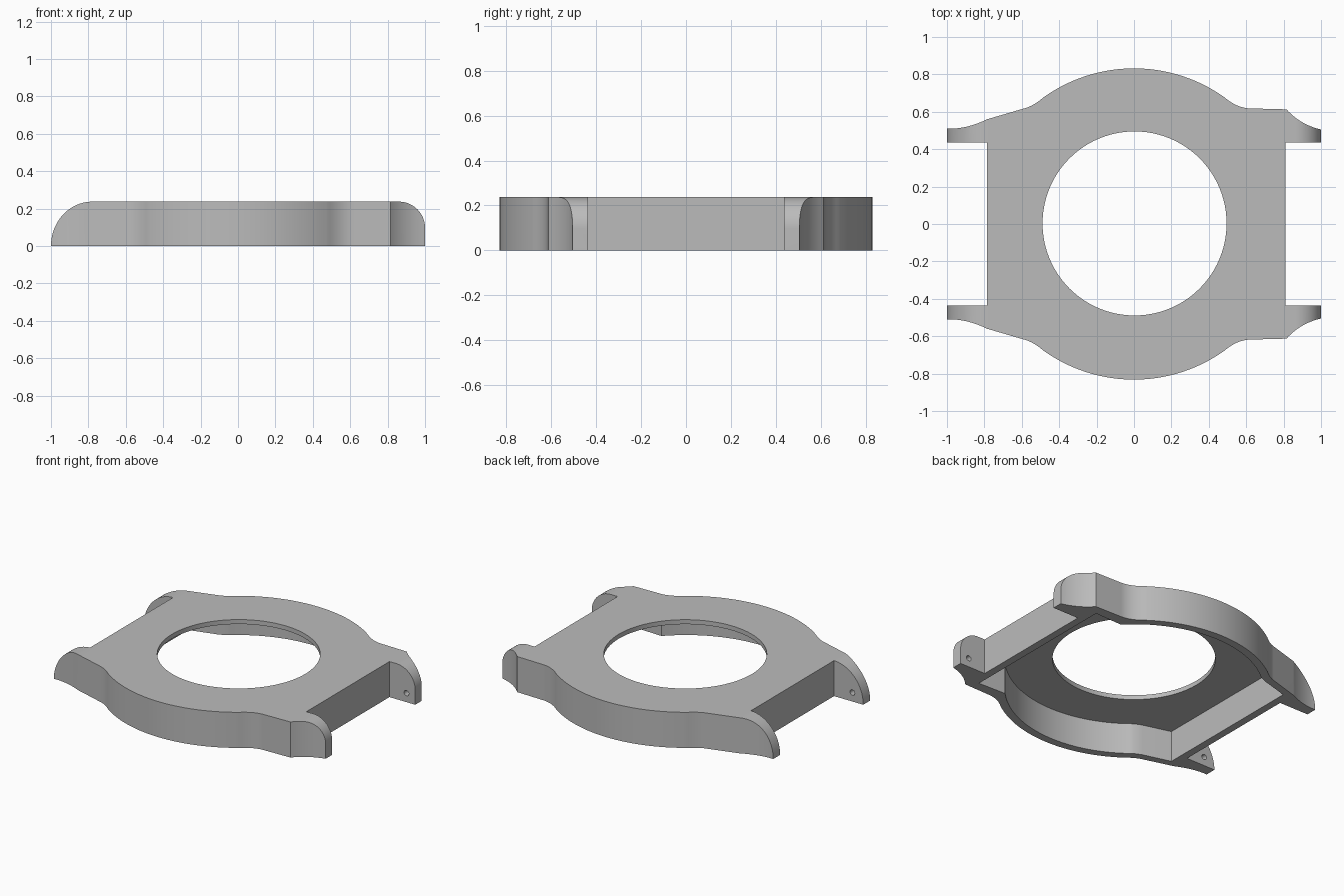
import bpy, bmesh, math
from mathutils import Vector, Matrix

old = bpy.data.objects.get("Cube")
if old:
    bpy.data.objects.remove(old, do_unlink=True)

HEIGHT = 0.237
PLATE = 0.03

grey = bpy.data.materials.new("satin_grey")
grey.use_nodes = True
colour = (0.5, 0.5, 0.5, 1)
grey.diffuse_color = colour
grey.node_tree.nodes["Principled BSDF"].inputs["Base Color"].default_value = colour


def curve(a, b, c, n=12):
    """Points along a quadratic curve from a to c pulled toward b."""
    a, b, c = Vector(a), Vector(b), Vector(c)
    return [tuple(a.lerp(b, i / n).lerp(b.lerp(c, i / n), i / n)) for i in range(n + 1)]


def arc(cx, cy, r, start, end, n):
    angles = [math.radians(start + (end - start) * i / n) for i in range(n + 1)]
    return [(cx + r * math.cos(t), cy + r * math.sin(t)) for t in angles]


def circle(cx, cy, r, n):
    return arc(cx, cy, r, 0, 360, n)[:-1]


def rim_arc(r, x0, x1, n=48):
    """Part of a circle about the middle, from x0 to x1."""
    return arc(0, 0, r, math.degrees(math.acos(x0 / r)), math.degrees(math.acos(x1 / r)), n)


def mirrored(half):
    return half + [(x, -y) for x, y in reversed(half)]


def prism(name, outline, low, high, upright=False):
    """Extrude an outline along z, or along y when upright."""
    bm = bmesh.new()
    face = bm.faces.new([bm.verts.new((x, y, low)) for x, y in outline])
    out = bmesh.ops.extrude_face_region(bm, geom=[face])
    verts = [g for g in out["geom"] if isinstance(g, bmesh.types.BMVert)]
    bmesh.ops.translate(bm, verts=verts, vec=(0, 0, high - low))
    if upright:
        bm.transform(Matrix.Rotation(math.pi / 2, 4, "X"))
    bmesh.ops.remove_doubles(bm, verts=bm.verts, dist=1e-5)
    bmesh.ops.recalc_face_normals(bm, faces=bm.faces)
    mesh = bpy.data.meshes.new(name)
    bm.to_mesh(mesh)
    bm.free()
    mesh.materials.append(grey)
    obj = bpy.data.objects.new(name, mesh)
    bpy.context.collection.objects.link(obj)
    return obj


def combine(target, cutter, operation):
    cutter.hide_render = True
    bpy.context.view_layer.objects.active = target
    mod = target.modifiers.new("cut", "BOOLEAN")
    mod.operation, mod.solver, mod.object = operation, "EXACT", cutter
    bpy.ops.object.modifier_apply(modifier=mod.name)
    bpy.data.objects.remove(cutter, do_unlink=True)


# Side profile: large round on one end, tighter round on the other
profile = [(-1, 0), (1, 0)]
profile += arc(0.86, HEIGHT - 0.14, 0.14, 0, 90, 16)
profile += [(-1 + 0.22 - 0.22 * math.cos(t), HEIGHT * math.sin(t))
            for t in (math.pi / 2 * (1 - i / 20) for i in range(20))]
case = prism("watch_case", profile, -1, 1, upright=True)

# Plan outline with four strap lugs
half = [(-0.785, 0.437), (-1, 0.437)]
half += curve((-1, 0.51), (-0.9, 0.505), (-0.785, 0.56))
half += curve((-0.58, 0.62), (-0.535, 0.633), (-0.48, 0.68))
half += rim_arc(0.832, -0.47, 0.47)
half += curve((0.48, 0.68), (0.55, 0.62), (0.62, 0.618))
half += curve((0.815, 0.613), (0.89, 0.53), (1, 0.505))
half += [(1, 0.437), (0.81, 0.437)]
combine(case, prism("outline_cutter", mirrored(half), -0.1, 0.5), "INTERSECT")

# Hollow underside
hollow = [(-0.735, 0.525), (-0.55, 0.577)] + rim_arc(0.78, -0.5, 0.56) + [(0.76, 0.55)]
combine(case, prism("hollow_cutter", mirrored(hollow), -0.1, HEIGHT - PLATE), "DIFFERENCE")

# Round window
combine(case, prism("window_cutter", circle(0.003, 0.003, 0.492, 96), 0.1, 0.5), "DIFFERENCE")

# Strap pin holes in the lugs
for x in (-0.92, 0.935):
    pin = prism("pin_cutter", circle(x, 0.06, 0.018, 20), -0.475, 0.475, upright=True)
    # The pin stays outside the end walls, so it only marks the lugs
    combine(case, pin, "DIFFERENCE")

# Smooth the curved walls and keep the flat faces flat
bpy.ops.object.select_all(action="DESELECT")
case.select_set(True)
bpy.context.view_layer.objects.active = case
bpy.ops.object.shade_smooth_by_angle(angle=math.radians(25))
flat = case.modifiers.new("flat_faces", "WEIGHTED_NORMAL")
flat.keep_sharp = True
